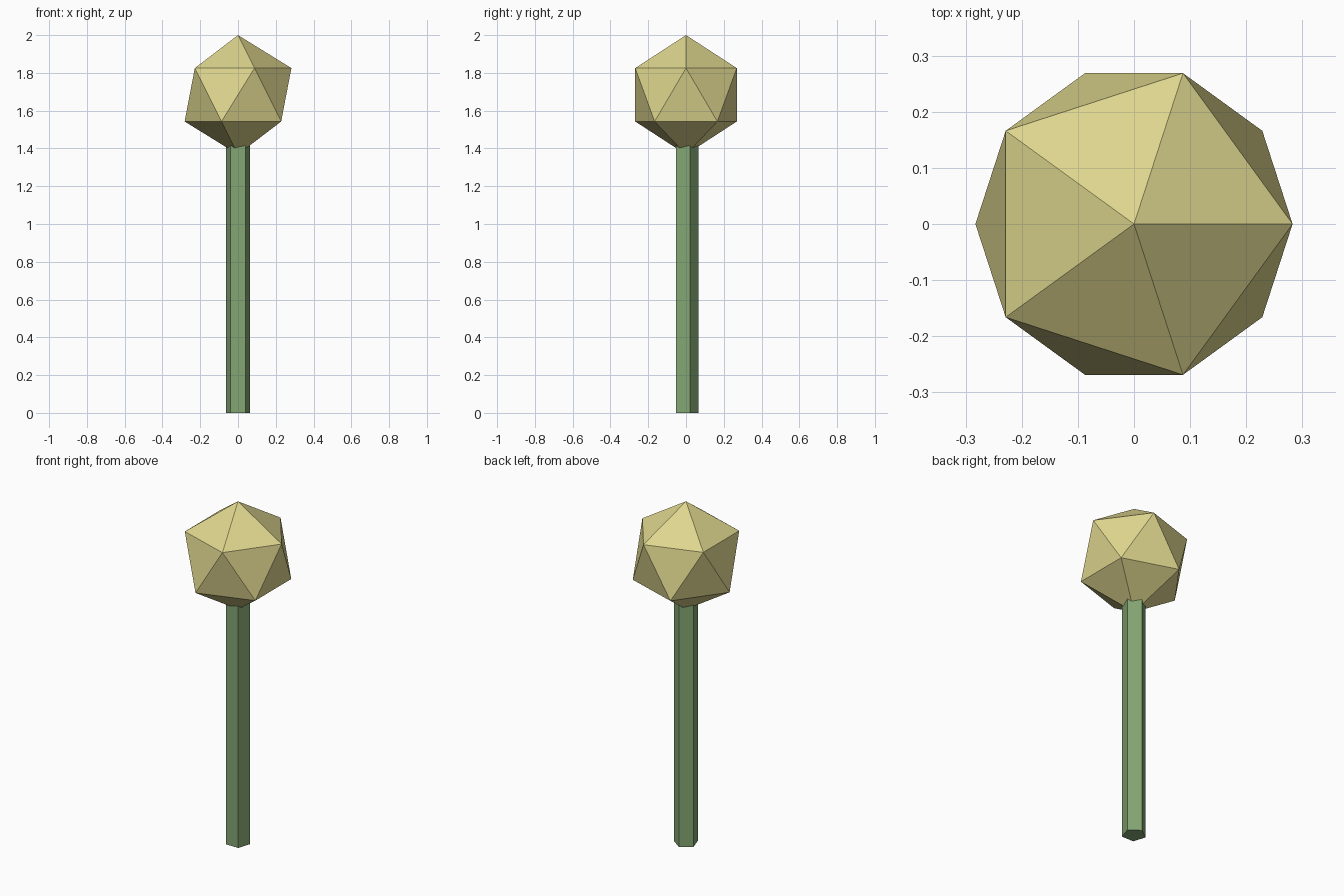
import bpy

if "Cube" in bpy.data.objects:
    bpy.data.objects.remove(bpy.data.objects["Cube"])

HEAD_R = 0.316
STEM_R = 0.066
STEM_H = 1.5


def finish(name, color):
    obj = bpy.context.object
    obj.name = name
    mat = bpy.data.materials.new(name + "_colour")
    mat.diffuse_color = (*color, 1)
    mat.use_nodes = True
    mat.node_tree.nodes["Principled BSDF"].inputs["Base Color"].default_value = mat.diffuse_color
    obj.data.materials.append(mat)


# Five-sided stem, its top buried in the head
bpy.ops.mesh.primitive_cylinder_add(vertices=5, radius=STEM_R, depth=STEM_H,
                                    location=(0, 0, STEM_H / 2))
finish("stem", (0.23, 0.38, 0.17))

# Icosahedral flower head
bpy.ops.mesh.primitive_ico_sphere_add(subdivisions=1, radius=HEAD_R,
                                      location=(0, 0, 2 - HEAD_R))
finish("flower_head", (0.73, 0.67, 0.27))
